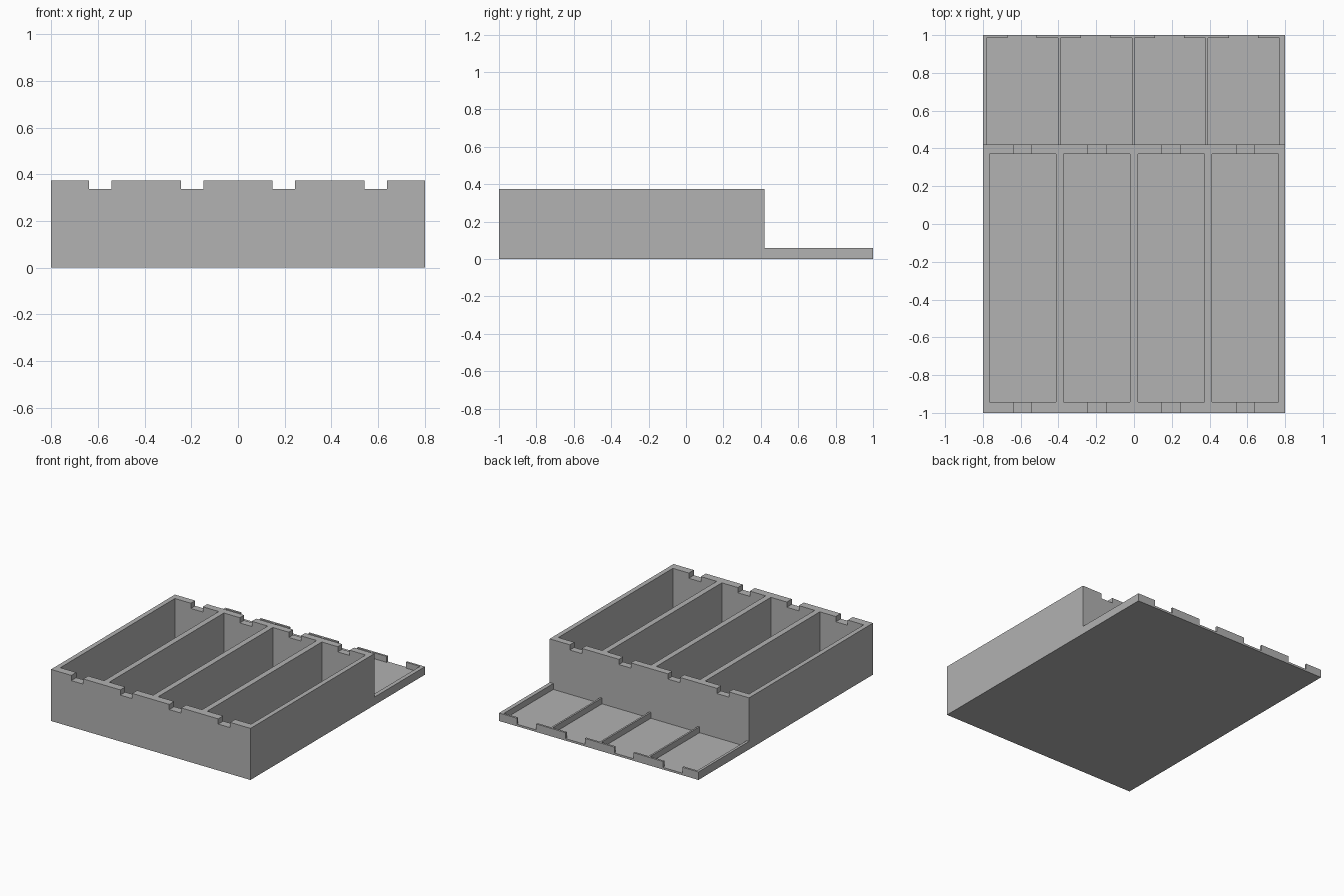
import bpy
import bmesh
from mathutils import Matrix, Vector

default = bpy.data.objects.get("Cube")
if default:
    bpy.data.objects.remove(default)

grey = bpy.data.materials.new("plain grey")
grey.use_nodes = True
colour = (0.445, 0.445, 0.445, 1)
grey.diffuse_color = colour
grey.node_tree.nodes["Principled BSDF"].inputs["Base Color"].default_value = colour

HALF_W, HEIGHT, LIP, FLOOR = 0.8, 0.374, 0.058, 0.015
SPLIT = 0.42  # where the deep box meets the shallow tray


def blocks(name, bounds):
    """One object made of axis-aligned blocks, each given as x, y and z ranges."""
    bm = bmesh.new()
    for ranges in bounds:
        low, high = (Vector(c) for c in zip(*ranges))
        place = Matrix.Translation((low + high) / 2) @ Matrix.Diagonal((*(high - low), 1))
        bmesh.ops.create_cube(bm, size=1, matrix=place)
    mesh = bpy.data.meshes.new(name)
    bm.to_mesh(mesh)
    bm.free()
    mesh.materials.append(grey)
    obj = bpy.data.objects.new(name, mesh)
    bpy.context.collection.objects.link(obj)
    return obj


def cut(obj, bounds):
    """Carve the blocks out of obj."""
    cutter = blocks("cutter", bounds)
    cutter.hide_render = True
    mod = obj.modifiers.new("cut", 'BOOLEAN')
    mod.operation, mod.solver, mod.object = 'DIFFERENCE', 'EXACT', cutter
    bpy.context.view_layer.objects.active = obj
    bpy.ops.object.modifier_apply(modifier=mod.name)
    bpy.data.objects.remove(cutter)


def row(centre, pitch, half, y, z):
    """Four equal blocks side by side."""
    mids = [centre + pitch * (i - 1.5) for i in range(4)]
    return [((m - half, m + half), y, z) for m in mids]


# Deep box: four long compartments, with a notch in each end wall
box = blocks("compartment_box", [((-HALF_W, HALF_W), (-1, SPLIT), (0, HEIGHT))])
cut(box, row(0, 0.393, 0.176, (-0.943, 0.37), (FLOOR, 0.5)))
cut(box, row(0, 0.393, 0.048, (-1.1, 0.5), (0.336, 0.5)))

# Shallow tray behind: four bays with thin dividers and gaps in the rear lip
tray = blocks("rear_tray", [((-HALF_W, HALF_W), (SPLIT, 1), (0, LIP))])
cut(tray, row(-0.005, 0.391, 0.189, (0.3, 0.985), (FLOOR, 0.2)))
cut(tray, row(-0.007, 0.391, 0.077, (0.9, 1.1), (FLOOR, 0.2)))
